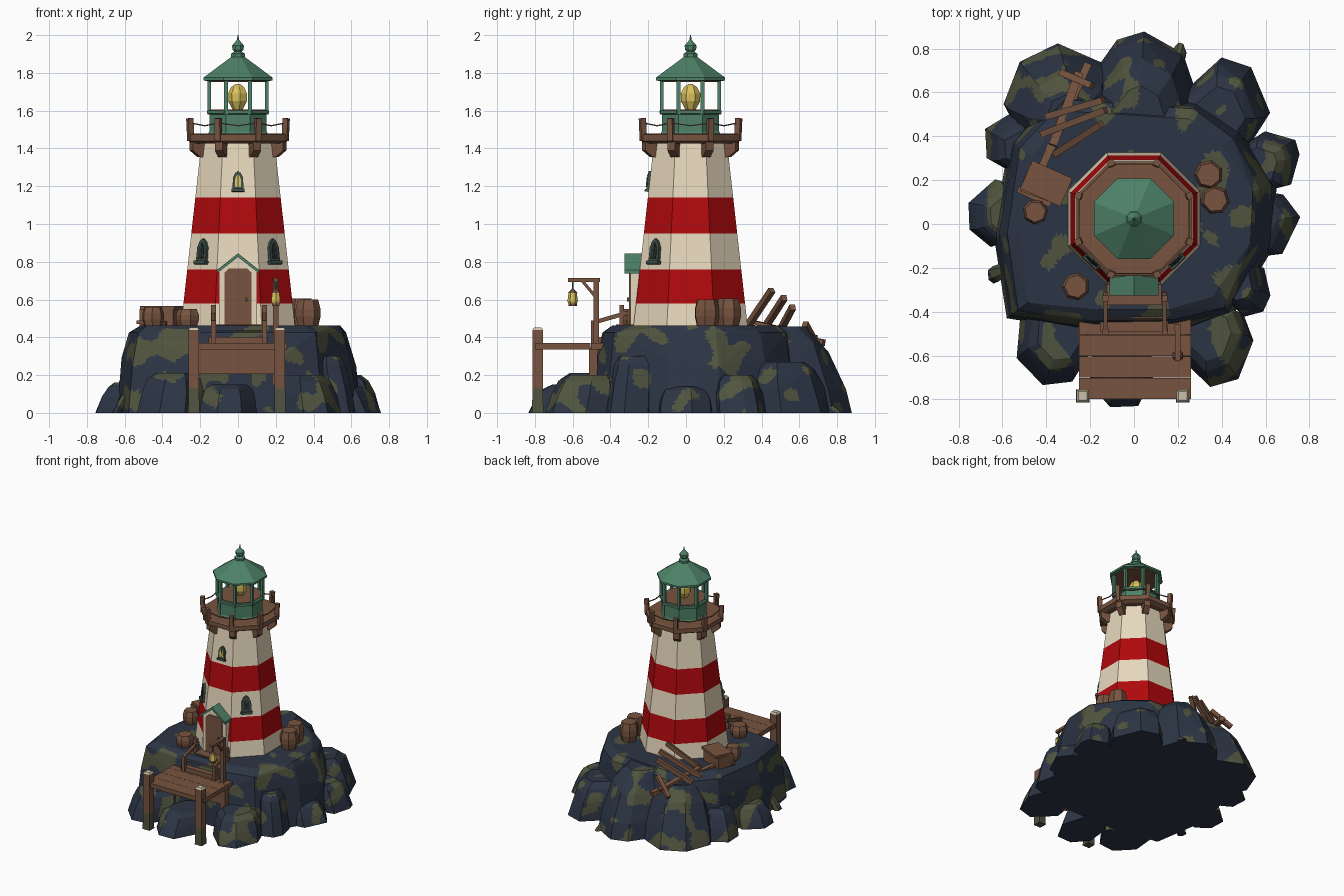
import bpy, bmesh, math, random
from mathutils import Vector, Matrix, noise

if "Cube" in bpy.data.objects:
    bpy.data.objects.remove(bpy.data.objects["Cube"])

CY = 0.024  # tower axis y


def material(name, r, g, b):
    m = bpy.data.materials.new(name)
    lin = [((c / 255 + 0.055) / 1.055) ** 2.4 for c in (r, g, b)]
    m.diffuse_color = (*lin, 1)
    m.use_nodes = True
    m.node_tree.nodes["Principled BSDF"].inputs["Base Color"].default_value = m.diffuse_color
    return m


CREAM = material("cream plaster", 232, 217, 190)
RED = material("red paint", 176, 8, 12)
GREEN = material("green metal", 78, 130, 104)
WOOD = material("brown wood", 120, 84, 64)
ROCK = material("navy rock", 44, 53, 69)
MOSS = material("moss", 80, 84, 62)
YELLOW = material("lamp yellow", 218, 194, 92)
PALE = material("pale cut wood", 205, 192, 170)
TRIM = material("dark green trim", 62, 80, 70)
PANE = material("dark pane", 38, 46, 48)


def finish(name, bm, mats, rule=None):
    bmesh.ops.recalc_face_normals(bm, faces=bm.faces)
    if rule:
        for f in bm.faces:
            f.material_index = rule(f)
    me = bpy.data.meshes.new(name)
    bm.to_mesh(me)
    bm.free()
    for m in mats:
        me.materials.append(m)
    ob = bpy.data.objects.new(name, me)
    bpy.context.collection.objects.link(ob)
    return ob


def lathe(name, profile, n, x, y, mats, rule=None, turn=0.0):
    """Faceted solid of (flat-side radius, z) rings with capped ends."""
    bm = bmesh.new()
    rings = []
    for r, z in profile:
        R = r / math.cos(math.pi / n)
        a0 = math.pi / n + turn
        rings.append([bm.verts.new((x + R * math.cos(a0 + 2 * math.pi * i / n),
                                    y + R * math.sin(a0 + 2 * math.pi * i / n), z)) for i in range(n)])
    for a, b in zip(rings, rings[1:]):
        for i in range(n):
            bm.faces.new((a[i], a[(i + 1) % n], b[(i + 1) % n], b[i]))
    bm.faces.new(rings[0])
    bm.faces.new(rings[-1])
    return finish(name, bm, mats, rule)


def beam(name, a, b, w, d, mat):
    """Box-section timber from a to b."""
    a, b = Vector(a), Vector(b)
    v = b - a
    side = v.cross((0, 0, 1))
    side = side.normalized() if side.length > 1e-4 else Vector((1, 0, 0))
    up = side.cross(v).normalized()
    M = Matrix((side * w, v, up * d)).transposed().to_4x4()
    M.translation = (a + b) / 2
    bm = bmesh.new()
    bmesh.ops.create_cube(bm, size=1, matrix=M)
    return finish(name, bm, [mat])


def box(name, c, s, mat, turn=0.0):
    bm = bmesh.new()
    bmesh.ops.create_cube(bm, size=1, matrix=Matrix.Translation(c) @ Matrix.Rotation(turn, 4, 'Z') @ Matrix.Diagonal((*s, 1)))
    return finish(name, bm, [mat])


def prism(name, pts, y0, y1, mat, M=Matrix()):
    """Outline in x,z extruded along y."""
    bm = bmesh.new()
    f = bm.faces.new([bm.verts.new((x, y0, z)) for x, z in pts])
    ext = bmesh.ops.extrude_face_region(bm, geom=[f])
    bmesh.ops.translate(bm, vec=(0, y1 - y0, 0), verts=[v for v in ext['geom'] if isinstance(v, bmesh.types.BMVert)])
    bmesh.ops.transform(bm, matrix=M, verts=bm.verts)
    return finish(name, bm, [mat])


def rock(name, x, y, rx, ry, h, seed, n=8, prof=((0, 1), (.5, .95), (.85, .82), (1, .6)), outline=None, lean=.05):
    """Jittered convex boulder leaning inward, cut fine so moss patches can be picked by noise."""
    rnd = random.Random(seed)
    d = math.hypot(x, y) or 1
    if outline is None:
        outline = []
        for i in range(n):
            a = 2 * math.pi * (i + rnd.uniform(-.25, .25)) / n
            k = rnd.uniform(.94, 1.05)
            outline.append((rx * k * math.cos(a), ry * k * math.sin(a)))
    bm = bmesh.new()
    for t, s in prof:
        for px, py in outline:
            k = s * (1 if t == 0 else rnd.uniform(.96, 1.02))
            z = h * t * (rnd.uniform(.88, 1.08) if 0 < t < .85 else 1)
            bm.verts.new((x - x / d * lean * t + px * k, y - y / d * lean * t + py * k, z))
    hull = bmesh.ops.convex_hull(bm, input=bm.verts)
    junk = {v for v in hull['geom_interior'] + hull['geom_unused'] if isinstance(v, bmesh.types.BMVert)}
    bmesh.ops.delete(bm, geom=list(junk), context='VERTS')
    for _ in range(6):
        long = [e for e in bm.edges if e.calc_length() > .035 and max(v.co.z for v in e.verts) > .001]
        if not long:
            break
        bmesh.ops.subdivide_edges(bm, edges=long, cuts=1)
        bmesh.ops.triangulate(bm, faces=bm.faces)

    def mossy(f):
        c = f.calc_center_median()
        return int(c.z > .003 and noise.noise(c * 7.5 + Vector((3.1, 1.7, 0))) > .22)
    return finish(name, bm, [ROCK, MOSS], mossy)


# island
rock("island_mound", 0, 0, 0, 0, .462, 3, lean=0,
     prof=((0, 1), (.6, .965), (.92, .9), (1, .82)),
     outline=[(.3, .58), (.5, .44), (.65, .18), (.64, -.1), (.45, -.42), (.2, -.49), (-.2, -.49),
              (-.58, -.43), (-.64, -.05), (-.57, .38), (-.35, .64)])
SLOPE = ((0, 1), (.3, .95), (.75, .75), (1, .45))
rock("back_rock", .02, .52, .28, .345, .458, 5, 9, SLOPE)
rock("back_left_rock", -.34, .57, .255, .25, .41, 41, 8, SLOPE, lean=.1)
for i, (x, y, rx, ry, h) in enumerate([
        (.42, .54, .20, .215, .27), (.61, .29, .155, .14, .2),
        (.62, .0, .135, .16, .14), (.37, -.55, .17, .19, .2), (-.37, -.55, .18, .19, .21),
        (-.63, .05, .14, .15, .16), (-.56, .37, .14, .13, .22), (-.05, -.64, .16, .22, .15),
        (.21, .78, .03, .05, .05), (-.64, -.23, .03, .04, .1), (.52, -.3, .11, .13, .3)]):
    rock(f"boulder_{i}", x, y, rx, ry, h, 21 + i, 7)


# tower with red bands
def band(f):
    z = f.calc_center_median().z
    return int(.58 < z < .76 or .95 < z < 1.14)


def flat(z):
    return .302 - .112 * (z - .46)


lathe("tower", [(flat(z), z) for z in (.43, .58, .76, .95, 1.14, 1.45)], 8, 0, CY, [CREAM, RED], band)

# pointed windows on three front faces
for i, (ang, z, s, pane) in enumerate([(0, 1.17, .8, YELLOW), (45, .785, 1, PANE), (-45, .785, 1, PANE)]):
    M = (Matrix.Translation((0, CY, 0)) @ Matrix.Rotation(math.radians(ang), 4, 'Z')
         @ Matrix.Translation((0, -flat(z), z)) @ Matrix.Rotation(-math.atan(.112), 4, 'X') @ Matrix.Scale(s, 4))
    arch = [(-.036, .01), (.036, .01), (.034, .09), (.02, .122), (0, .138), (-.02, .122), (-.034, .09)]
    prism(f"window_frame_{i}", arch, .01, -.016, TRIM, M)
    prism(f"window_pane_{i}", [(x * .55, .032 + (z2 - .01) * .64) for x, z2 in arch], 0, -.019, pane, M)
    prism(f"window_bar_{i}", [(-.003, .03), (.003, .03), (.003, .115), (-.003, .115)], 0, -.022, TRIM, M)
    prism(f"window_sill_{i}", [(-.042, 0), (.042, 0), (.042, .018), (-.042, .018)], .01, -.026, TRIM, M)

# entrance porch
prism("porch", [(-.1, .44), (.1, .44), (.1, .75), (0, .83), (-.1, .75)], -.2, -.295, CREAM)
for s, n in ((-1, "left"), (1, "right")):
    prism(f"porch_roof_{n}", [(0, .825), (s * .112, .738), (s * .112, .756), (0, .845)], -.2, -.325, GREEN)
prism("door", [(-.072, .45), (.072, .45), (.072, .74), (.048, .765), (-.048, .765), (-.072, .74)], -.28, -.301, WOOD)
box("door_handle", (.045, -.305, .6), (.012, .014, .02), TRIM)

# gallery with brackets and railing
lathe("gallery_deck", [(.235, 1.425), (.262, 1.44), (.262, 1.475), (.25, 1.48)], 8, 0, CY, [WOOD])


def corner(r, z, i):
    a = math.pi / 8 + i * math.pi / 4
    return Vector((r * math.cos(a), CY + r * math.sin(a), z))


for i in range(8):
    M = Matrix.Translation((0, CY, 0)) @ Matrix.Rotation(math.pi / 8 + i * math.pi / 4, 4, 'Z')
    prism(f"gallery_bracket_{i}", [(.18, 1.35), (.225, 1.355), (.268, 1.39), (.268, 1.44), (.18, 1.44)], -.022, .022, WOOD, M)
    beam(f"gallery_post_{i}", corner(.27, 1.44, i), corner(.276, 1.56, i), .03, .03, WOOD)
    mid = (corner(.27, 1.52, i) + corner(.27, 1.52, i + 1)) / 2
    beam(f"gallery_rope_{i}a", corner(.27, 1.535, i), mid, .006, .006, WOOD)
    beam(f"gallery_rope_{i}b", mid, corner(.27, 1.535, i + 1), .006, .006, WOOD)
    beam(f"lantern_post_{i}", corner(.165, 1.58, i), corner(.165, 1.77, i), .02, .02, GREEN)

# lantern room
lathe("lantern_base", [(.16, 1.475), (.152, 1.49), (.152, 1.58), (.165, 1.585), (.165, 1.602)], 8, 0, CY, [GREEN])
lathe("lantern_floor", [(.145, 1.598), (.145, 1.606)], 8, 0, CY, [WOOD])
lathe("lamp", [(.025, 1.605), (.047, 1.65), (.048, 1.69), (.032, 1.725), (.012, 1.74)], 7, 0, CY, [YELLOW])
lathe("lantern_roof", [(.165, 1.757), (.183, 1.76), (.183, 1.775), (.035, 1.885), (.025, 1.895)], 8, 0, CY, [GREEN])
lathe("roof_lining", [(.158, 1.752), (.158, 1.76)], 8, 0, CY, [WOOD])
lathe("roof_finial", [(.036, 1.885), (.036, 1.902), (.02, 1.912), (.03, 1.925), (.031, 1.945), (.014, 1.965), (.006, 1.975), (.002, 2.0)],
      8, 0, CY, [GREEN])

# dock, steps and rails
for i in range(4):
    box(f"dock_plank_{i}", (.004, -.75 + i * .098, .352), (.51, .0965, .034), WOOD)
box("dock_back_beam", (0, -.495, .27), (.42, .03, .13), WOOD)
for s in (-1, 1):
    x = s * .228 - .006
    lathe(f"dock_post_{s}", [(.03, 0), (.028, .13), (.028, .44), (.02, .452)], 4, x, -.785, [WOOD, MOSS, PALE],
          lambda f: 2 if f.calc_center_median().z > .445 else int(f.calc_center_median().z < .1))
    beam(f"dock_inner_post_{s}", (x, -.49, .0), (x, -.49, .345), .045, .045, WOOD)
    xr = s * .135 + .005
    for y, top in ((-.49, .49), (-.34, .57)):
        beam(f"step_rail_post_{s}_{y}", (xr, y, .36), (xr, y, top), .026, .026, WOOD)
    beam(f"step_rail_{s}", (xr, -.5, .475), (xr, -.31, .53), .018, .022, WOOD)
for i in range(3):
    box(f"step_{i}", (0, -.38 + .03 * i, .385 + .033 * i), (.31 - .03 * i, .22 - .06 * i, .036), WOOD)

# dock lamp
beam("dock_lamp_post", (.2, -.475, .15), (.2, -.475, .71), .03, .03, WOOD)
beam("dock_lamp_arm", (.2, -.625, .703), (.2, -.455, .703), .024, .02, WOOD)
beam("dock_lamp_brace", (.2, -.55, .70), (.2, -.475, .61), .016, .016, WOOD)
beam("dock_lamp_hook", (.2, -.6, .64), (.2, -.6, .70), .008, .008, TRIM)
lathe("dock_lamp_glass", [(.017, .575), (.024, .59), (.019, .635)], 6, .2, -.6, [YELLOW])
lathe("dock_lamp_cap", [(.022, .635), (.006, .655)], 6, .2, -.6, [WOOD])
lathe("dock_lamp_foot", [(.02, .565), (.02, .578)], 6, .2, -.6, [WOOD])

# barrels, tub and crate
for i, (x, y, r, h) in enumerate([(.34, .225, .058, .145), (.37, .11, .058, .14), (-.45, .055, .05, .1), (-.265, -.285, .055, .09)]):
    lathe(f"barrel_{i}", [(r * .8, .44), (r * 1.05, .46 + h * .35), (r * 1.05, .46 + h * .65), (r * .85, .46 + h)],
          7, x, y, [WOOD], turn=i * .3)
box("crate", (-.41, .18, .505), (.19, .13, .09), WOOD, -.35)
box("crate_lid", (-.40, .185, .557), (.2, .14, .018), WOOD, -.42)
beam("loose_plank", (-.53, .16, .48), (-.38, .09, .475), .03, .02, WOOD)

# wreck timbers at the back
beam("wreck_keel", (-.46, .17, .485), (-.21, .73, .37), .035, .035, WOOD)
beam("wreck_plank", (-.37, .36, .48), (-.25, .69, .40), .04, .02, WOOD)
for i, (a, b) in enumerate([((-.36, .32, .45), (-.15, .455, .65)), ((-.42, .41, .44), (-.13, .52, .61)),
                            ((-.40, .49, .42), (-.14, .565, .56)), ((-.33, .69, .36), (-.19, .63, .47))]):
    beam(f"wreck_rib_{i}", a, b, .03, .032, WOOD)
